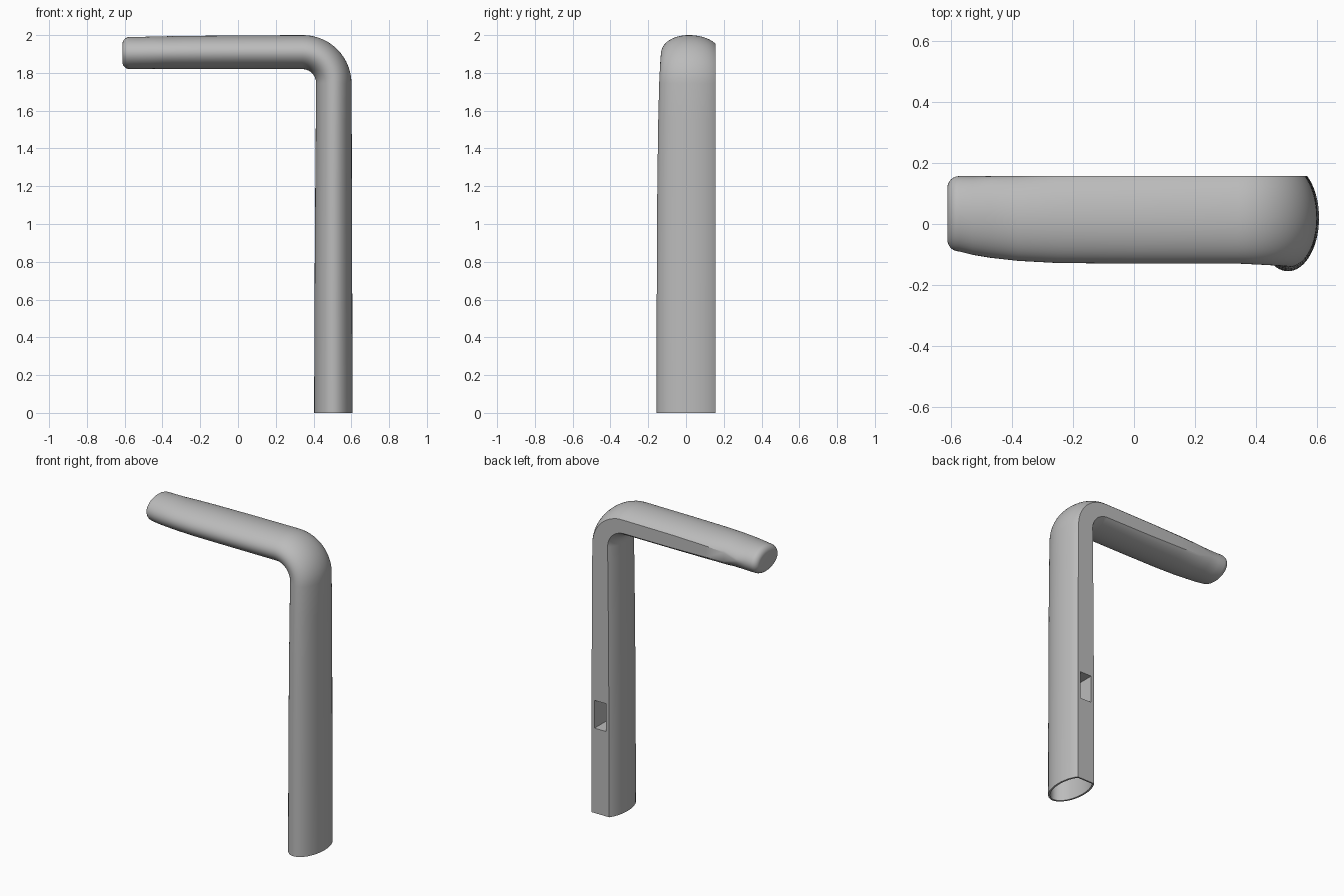
import bpy, bmesh
from math import sin, cos, pi, acos, radians

if "Cube" in bpy.data.objects:
    bpy.data.objects.remove(bpy.data.objects["Cube"], do_unlink=True)

grey = bpy.data.materials.new("satin grey")
grey.use_nodes = True
colour = (0.5, 0.5, 0.5, 1)
grey.diffuse_color = colour
grey.node_tree.nodes["Principled BSDF"].inputs["Base Color"].default_value = colour

BACK = 0.157      # plane of the flat back
SIDES = 48


def section(x, z, angle, half, yc, front, rear, inset=0.0):
    """Oval with its back cut flat, standing across the path at (x, z)."""
    half, front, rear = half - inset, front - inset, rear - inset
    start = acos(min(1, (BACK - inset * 0.8 - yc) / rear))
    points = []
    for i in range(SIDES + 1):
        t = start + (2 * pi - 2 * start) * i / SIDES
        u = half * sin(t)
        y = yc + (rear if cos(t) > 0 else front) * cos(t)
        points.append((x + u * cos(angle), y, z + u * sin(angle)))
    return points


rings = []
foot = (0, 0.102, 0.02, 0.175, 0.175)

# Socket inside the foot, then the outside of the leg
rings.append(section(0.505, 0.5, *foot, inset=0.012))
rings.append(section(0.505, 0, *foot, inset=0.012))
rings.append(section(0.505, 0, *foot))
rings.append(section(0.505, 0.6, 0, 0.1, 0.02, 0.175, 0.175))
rings.append(section(0.506, 1.2, 0, 0.097, 0.02, 0.172, 0.174))
rings.append(section(0.507, 1.55, 0, 0.095, 0.019, 0.166, 0.172))

# Bend
R, STEPS = 0.165, 14
for i in range(STEPS + 1):
    f = i / STEPS
    a = f * pi / 2
    rings.append(section(0.342 + R * cos(a), 1.745 + R * sin(a), a,
                         0.094 - 0.004 * f, 0.018 - 0.003 * f,
                         0.16 - 0.015 * f, 0.171 - 0.009 * f))

# Arm, tapering to a full oval near the tip
for x, z, half, yc, front, rear in (
        (0, 1.909, 0.089, 0.015, 0.145, 0.161),
        (-0.25, 1.908, 0.088, 0.016, 0.144, 0.155),
        (-0.38, 1.907, 0.087, 0.02, 0.141, 0.145),
        (-0.47, 1.906, 0.086, 0.025, 0.136, 0.132),
        (-0.53, 1.905, 0.085, 0.03, 0.131, 0.127)):
    rings.append(section(x, z, pi / 2, half, yc, front, rear))

# Rounded tip
r = 0.038
for i in range(7):
    a = radians(15 * i)
    rings.append(section(-0.574 - r * sin(a), 1.905, pi / 2, 0.085,
                         0.035, 0.125, 0.122, inset=r * (1 - cos(a))))

# Skin the sections into one closed body
bm = bmesh.new()
loops = [[bm.verts.new(p) for p in ring] for ring in rings]
for a, b in zip(loops, loops[1:]):
    for i in range(len(a)):
        j = (i + 1) % len(a)
        bm.faces.new((a[i], a[j], b[j], b[i]))
bm.faces.new(loops[0])
bm.faces.new(loops[-1])
bmesh.ops.remove_doubles(bm, verts=bm.verts, dist=0.0005)
bmesh.ops.recalc_face_normals(bm, faces=bm.faces)
mesh = bpy.data.meshes.new("bent_handle")
bm.to_mesh(mesh)
bm.free()
mesh.materials.append(grey)
handle = bpy.data.objects.new("bent_handle", mesh)
bpy.context.collection.objects.link(handle)

# Rectangular latch pocket in the flat back
bpy.ops.mesh.primitive_cube_add(size=1, location=(0.505, BACK, 0.64))
cutter = bpy.context.object
cutter.name = "pocket_cutter"
cutter.scale = (0.082, 0.24, 0.18)
cutter.data.materials.append(grey)
cutter.hide_render = True
cut = handle.modifiers.new("pocket", 'BOOLEAN')
cut.operation, cut.solver, cut.object = 'DIFFERENCE', 'EXACT', cutter

bpy.ops.object.select_all(action='DESELECT')
handle.select_set(True)
bpy.context.view_layer.objects.active = handle
bpy.ops.object.modifier_apply(modifier=cut.name)
bpy.data.objects.remove(cutter, do_unlink=True)
bpy.ops.object.shade_smooth_by_angle(angle=radians(30))
